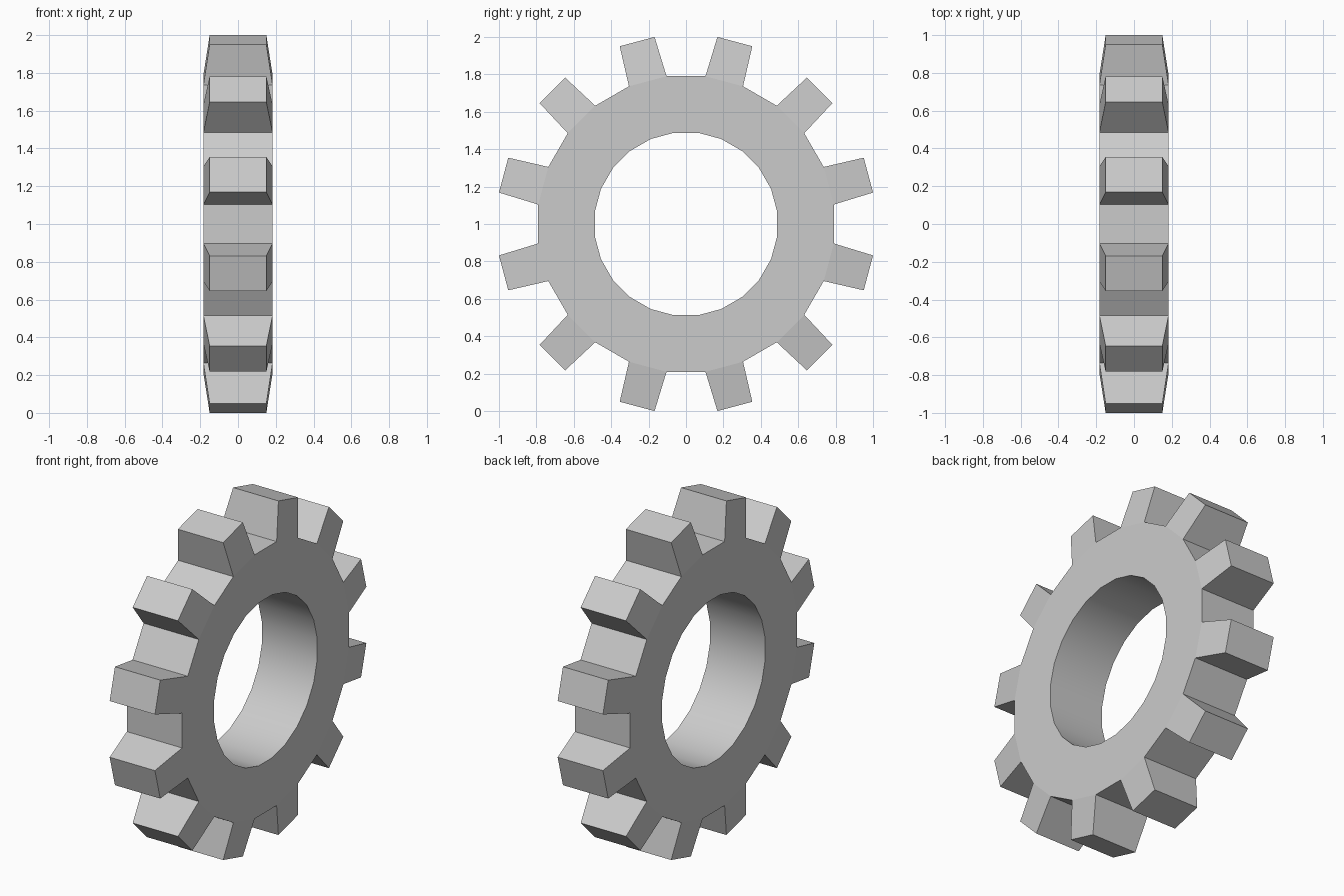
import bpy, bmesh
from math import sin, cos, radians

if "Cube" in bpy.data.objects:
    bpy.data.objects.remove(bpy.data.objects["Cube"])

SIDES = 24                 # ring facets, every second one carries a tooth
R_HOLE, R_BODY = 0.492, 0.797
HALF_BODY, HALF_TIP = 0.183, 0.15
TIP_DIST, TIP_HALF = 1.0096, 0.0965

bm = bmesh.new()


def ring(radius, x):
    verts = []
    for i in range(SIDES):
        a = radians(7.5 + 15 * i)
        verts.append(bm.verts.new((x, radius * cos(a), 1 + radius * sin(a))))
    return verts


# Ring body
hole_l, hole_r = ring(R_HOLE, -HALF_BODY), ring(R_HOLE, HALF_BODY)
body_l, body_r = ring(R_BODY, -HALF_BODY), ring(R_BODY, HALF_BODY)
for i in range(SIDES):
    j = (i + 1) % SIDES
    bm.faces.new((hole_r[i], body_r[i], body_r[j], hole_r[j]))
    bm.faces.new((hole_l[j], body_l[j], body_l[i], hole_l[i]))
    bore = bm.faces.new((hole_l[i], hole_r[i], hole_r[j], hole_l[j]))
    bore.smooth = True
    base = (body_l[i], body_l[j], body_r[j], body_r[i])
    if i % 2:
        bm.faces.new(base)
        continue

    # Tapered tooth
    a = radians(15 + 15 * i)
    tip = []
    for x, s in ((-HALF_TIP, -1), (-HALF_TIP, 1), (HALF_TIP, 1), (HALF_TIP, -1)):
        t = s * TIP_HALF
        tip.append(bm.verts.new((x, TIP_DIST * cos(a) - t * sin(a),
                                 1 + TIP_DIST * sin(a) + t * cos(a))))
    bm.faces.new(tip)
    for k in range(4):
        n = (k + 1) % 4
        bm.faces.new((base[k], base[n], tip[n], tip[k]))

bmesh.ops.recalc_face_normals(bm, faces=bm.faces[:])

# Smooth bore with crisp rims
for e in bm.edges:
    e.smooth = all(f.smooth for f in e.link_faces)

mesh = bpy.data.meshes.new("gear_wheel")
bm.to_mesh(mesh)
bm.free()
gear = bpy.data.objects.new("gear_wheel", mesh)
bpy.context.collection.objects.link(gear)
